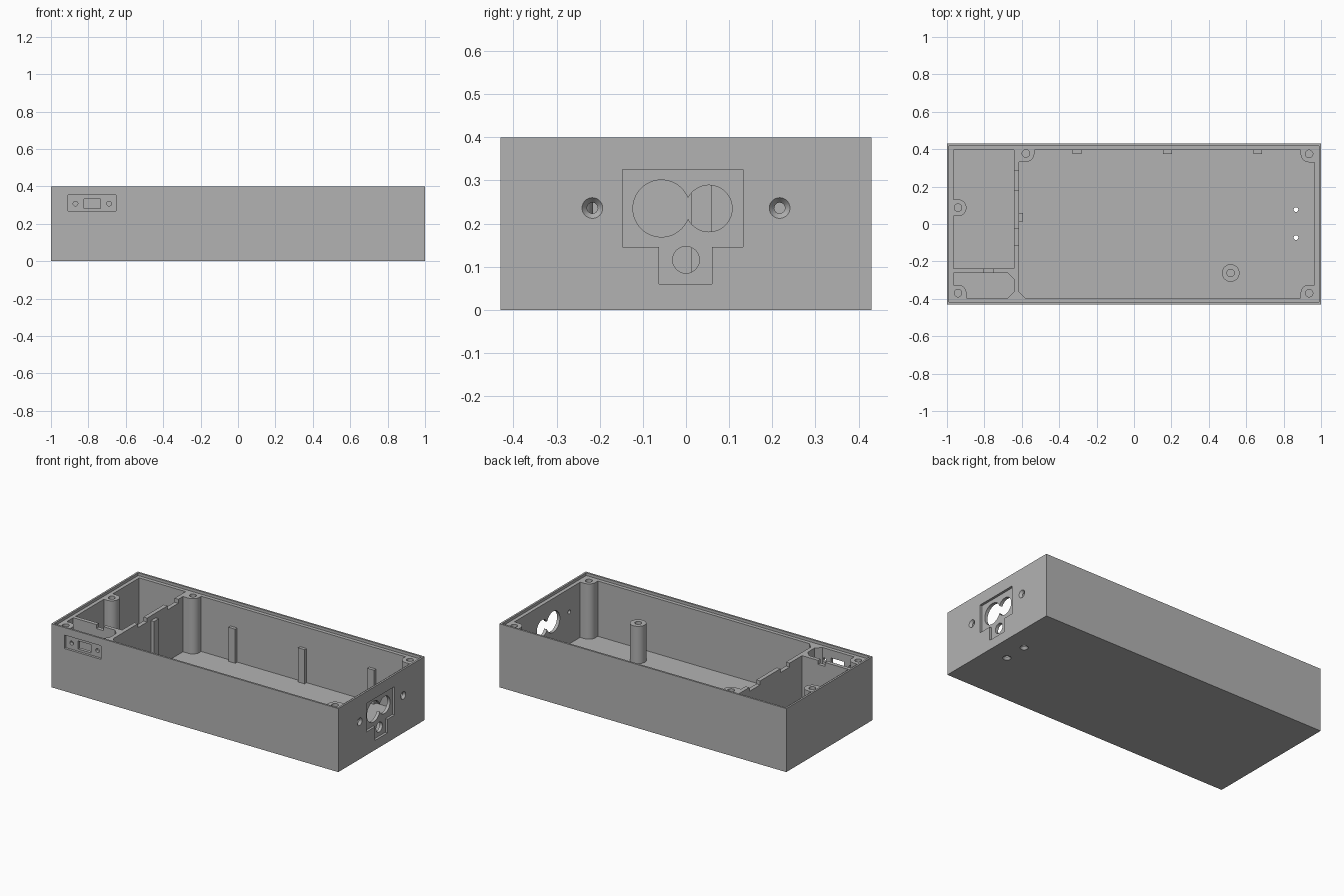
import bpy, bmesh
from math import sin, cos, radians

cube = bpy.data.objects.get("Cube")
if cube:
    bpy.data.objects.remove(cube, do_unlink=True)

grey = bpy.data.materials.new("mid_grey_plastic")
grey.use_nodes = True
COLOUR = (0.45, 0.45, 0.45, 1)
grey.diffuse_color = COLOUR
grey.node_tree.nodes["Principled BSDF"].inputs["Base Color"].default_value = COLOUR

# Main dimensions
X, Y, TOP = 1.0, 0.43, 0.4
IX, IY = 0.965, 0.395
FLOOR, LEDGE, LIP = 0.035, 0.383, 0.012
R = 0.045
WALL_L, WALL_R = -0.642, -0.616


def prism(name, pts, axis, a, b, taper=1.0):
    """Extrude a 2D outline along an axis from a to b, scaling the far end."""
    place = {"x": lambda u, v, h: (h, u, v),
             "y": lambda u, v, h: (u, h, v),
             "z": lambda u, v, h: (u, v, h)}[axis]
    cu = sum(p[0] for p in pts) / len(pts)
    cv = sum(p[1] for p in pts) / len(pts)
    bm = bmesh.new()
    near = [bm.verts.new(place(u, v, a)) for u, v in pts]
    far = [bm.verts.new(place(cu + (u - cu) * taper, cv + (v - cv) * taper, b))
           for u, v in pts]
    bm.faces.new(near)
    bm.faces.new(far[::-1])
    n = len(pts)
    for i in range(n):
        j = (i + 1) % n
        bm.faces.new((near[j], near[i], far[i], far[j]))
    bmesh.ops.recalc_face_normals(bm, faces=bm.faces)
    mesh = bpy.data.meshes.new(name)
    bm.to_mesh(mesh)
    bm.free()
    mesh.materials.append(grey)
    obj = bpy.data.objects.new(name, mesh)
    bpy.context.collection.objects.link(obj)
    return obj


def rect(u0, u1, v0, v1):
    return [(u0, v0), (u1, v0), (u1, v1), (u0, v1)]


def arc(u, v, r, start=0, sweep=360, n=48):
    last = n if sweep == 360 else n - 1
    return [(u + r * cos(radians(start + sweep * i / last)),
             v + r * sin(radians(start + sweep * i / last))) for i in range(n)]


def cut(obj, cutters):
    """Subtract the cutters, bake the result and remove them."""
    for c in cutters:
        c.hide_render = True
        m = obj.modifiers.new("cut", "BOOLEAN")
        m.operation, m.solver, m.object = "DIFFERENCE", "EXACT", c
    bpy.context.view_layer.update()
    dg = bpy.context.evaluated_depsgraph_get()
    mesh = bpy.data.meshes.new_from_object(obj.evaluated_get(dg))
    obj.modifiers.clear()
    obj.data = mesh
    for c in cutters:
        bpy.data.objects.remove(c, do_unlink=True)


def smooth(obj):
    obj.data.shade_smooth()
    obj.data.set_sharp_from_angle(angle=radians(30))


# Case shell: open box with a stepped rim
case = prism("case_shell", rect(-X, X, -Y, Y), "z", 0, TOP)
cutters = [
    prism("cavity", rect(-IX, IX, -IY, IY), "z", FLOOR, 0.5),
    prism("rim_step", rect(LIP - X, X - LIP, LIP - Y, Y - LIP), "z", LEDGE, 0.5),
]

# Power inlet: T-shaped recess with three round openings
inlet = [(-0.147, 0.146), (-0.0625, 0.146), (-0.0625, 0.06), (0.06, 0.06),
         (0.06, 0.146), (0.132, 0.146), (0.132, 0.325), (-0.147, 0.325)]
cutters.append(prism("inlet_recess", inlet, "x", 0.985, 1.1))
for u, v, r in [(-0.057, 0.235, 0.066), (0.053, 0.235, 0.054), (0, 0.116, 0.031)]:
    cutters.append(prism("inlet_opening", arc(u, v, r), "x", 0.9, 1.1))

# Countersunk screw holes beside the inlet and in the floor
for y in (-0.217, 0.217):
    cutters.append(prism("side_screw", arc(y, 0.236, 0.0125), "x", 0.9, 1.1))
    cutters.append(prism("side_sink", arc(y, 0.236, 0.0255), "x", 1.002, 0.984, 0.45))
for y in (-0.073, 0.077):
    cutters.append(prism("floor_screw", arc(0.866, y, 0.0125), "z", -0.1, 0.1))
    cutters.append(prism("floor_sink", arc(0.866, y, 0.0255), "z", -0.002, 0.016, 0.45))

# Switch: shallow front recess, slot and two screw holes
cutters.append(prism("switch_recess", rect(-0.909, -0.652, 0.268, 0.353), "y", -0.5, -0.415))
cutters.append(prism("switch_slot", rect(-0.824, -0.734, 0.282, 0.333), "y", -0.5, -0.385))
for x in (-0.869, -0.689):
    cutters.append(prism("switch_screw", arc(x, 0.308, 0.0125), "y", -0.5, -0.385))
cut(case, cutters)
smooth(case)


# Screw posts
def post(name, outline, x, y, top):
    obj = prism(name, outline, "z", FLOOR, top)
    cut(obj, [prism("bore", arc(x, y, 0.02), "z", top - 0.12, top + 0.1)])
    smooth(obj)


def corner_post(name, x, y, wx, wy):
    """Quarter-round post filling the corner where two walls meet."""
    sx, sy = (1 if wx > x else -1), (1 if wy > y else -1)
    curve = [(x - sx * (u - x), y - sy * (v - y)) for u, v in arc(x, y, R, 0, 90, 16)]
    post(name, curve + [(wx, y - sy * R), (wx, wy), (x - sx * R, wy)], x, y, LEDGE)


# Order the outline so the arc runs from the side wall end to the back wall end
def corner_outline_post(name, x, y, wx, wy):
    sx, sy = (1 if wx > x else -1), (1 if wy > y else -1)
    curve = [(x - sx * (u - x), y - sy * (v - y)) for u, v in arc(x, y, R, 90, -90, 16)]
    post(name, [(wx, y - sy * R)] + curve + [(x - sx * R, wy), (wx, wy)], x, y, LEDGE)


corner_outline_post("back_left_post", 0.936, 0.375, IX, IY)
corner_outline_post("front_left_post", 0.936, -0.37, IX, -IY)
corner_outline_post("front_right_post", -0.941, -0.37, -IX, -IY)
corner_outline_post("partition_post", -0.578, 0.377, WALL_R, IY)
post("side_wall_post",
     [(-IX, 0.087 - R)] + arc(-0.941, 0.087, R, -90, 180, 32) + [(-IX, 0.087 + R)],
     -0.941, 0.087, LEDGE)
post("floor_post", arc(0.517, -0.262, 0.047), 0.517, -0.262, 0.27)

# Partition with two cable notches in its top edge
LOW = LEDGE - 0.025
edge = [(-IY, FLOOR), (IY, FLOOR), (IY, LEDGE)]
for hi, lo in [(0.286, 0.179), (-0.024, -0.115)]:
    edge += [(hi, LEDGE), (hi, LOW), (lo, LOW), (lo, LEDGE)]
prism("partition", edge + [(-IY, LEDGE)], "x", WALL_L, WALL_R)

# Cross wall of the switch compartment, with a wire notch
cross = [(-IX, FLOOR), (WALL_L, FLOOR), (WALL_L, LEDGE), (-0.754, LEDGE),
         (-0.754, LOW), (-0.803, LOW), (-0.803, LEDGE), (-IX, LEDGE)]
prism("cross_wall", cross, "y", -0.262, -0.238)

# Corner gussets bracing the partition
for name, x, y, dx, dy in [("outer_gusset", WALL_R, -IY, 1, 1),
                           ("front_gusset", WALL_L, -IY, -1, 1),
                           ("rear_gusset", WALL_L, -0.262, -1, -1)]:
    g = 0.033
    prism(name, [(x, y), (x + dx * g, y), (x, y + dy * g)], "z", FLOOR, LEDGE)

# Stiffening ribs
prism("partition_rib", rect(WALL_R, -0.594, 0.013, 0.06), "z", FLOOR, LEDGE - 0.03)
for i, x in enumerate((-0.305, 0.179, 0.662)):
    prism("back_rib_%d" % (i + 1), rect(x - 0.023, x + 0.023, IY - 0.02, IY), "z", FLOOR, 0.25)
